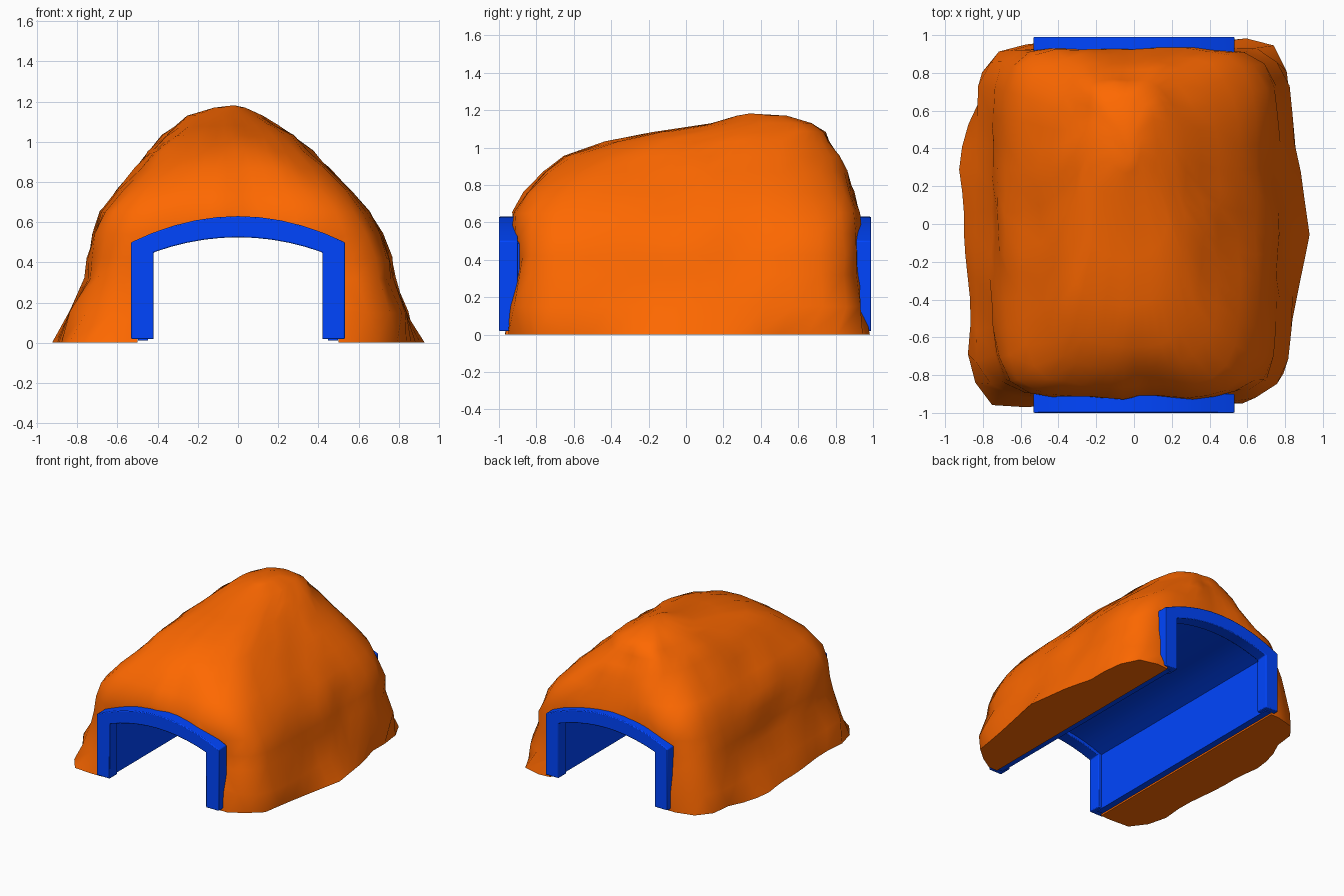
import bpy, bmesh, math
from mathutils import Vector, noise

if "Cube" in bpy.data.objects:
    bpy.data.objects.remove(bpy.data.objects["Cube"])


def material(name, col):
    m = bpy.data.materials.new(name)
    m.diffuse_color = (*col, 1)
    m.use_nodes = True
    m.node_tree.nodes["Principled BSDF"].inputs["Base Color"].default_value = m.diffuse_color
    return m


ROCK = material("orange_rock", (1.0, 0.14, 0.0))
BLUE = material("blue_lining", (0.0, 0.06, 1.0))


def finish(bm, name, mat):
    bmesh.ops.recalc_face_normals(bm, faces=bm.faces)
    me = bpy.data.meshes.new(name)
    bm.to_mesh(me)
    bm.free()
    ob = bpy.data.objects.new(name, me)
    bpy.context.collection.objects.link(ob)
    if mat:
        me.materials.append(mat)
    return ob


def smooth(ob, angle):
    bpy.ops.object.select_all(action='DESELECT')
    ob.select_set(True)
    bpy.context.view_layer.objects.active = ob
    bpy.ops.object.shade_smooth_by_angle(angle=math.radians(angle))


def arch(half, spring, top, bottom):
    """Open outline: left foot, curved roof, right foot."""
    pts = [(-half, bottom)]
    for i in range(11):
        x = -half + 2 * half * i / 10
        pts.append((x, spring + (top - spring) * (1 - (x / half) ** 2)))
    return pts + [(half, bottom)]


def prism(name, outline, y0, y1, mat=None, bevel=0):
    bm = bmesh.new()
    f = bm.faces.new([bm.verts.new((x, y0, z)) for x, z in outline])
    ext = bmesh.ops.extrude_face_region(bm, geom=[f])["geom"]
    bmesh.ops.translate(bm, vec=(0, y1 - y0, 0),
                        verts=[g for g in ext if isinstance(g, bmesh.types.BMVert)])
    ob = finish(bm, name, mat)
    if bevel:
        b = ob.modifiers.new("bevel", 'BEVEL')
        b.width, b.segments, b.limit_method = bevel, 2, 'ANGLE'
        b.angle_limit = math.radians(50)
    return ob


# Tunnel lining and its two portal frames
shell = arch(0.499, 0.487, 0.602, 0.012) + arch(0.447, 0.462, 0.55, 0.012)[::-1]
frame = arch(0.532, 0.50, 0.63, 0.018) + arch(0.42, 0.45, 0.525, 0.018)[::-1]
smooth(prism("tunnel_lining", shell, -0.95, 0.95, BLUE), 30)
smooth(prism("front_portal", frame, -1.0, -0.9, BLUE, 0.006), 30)
smooth(prism("back_portal", frame, 0.89, 0.99, BLUE, 0.006), 30)

# Rock: irregular footprint, then rounded outlines stacked by height
FOOT = [(.93, -.06), (.9, .15), (.88, .3), (.82, .52), (.83, .7), (.79, .9), (.68, 1.0),
        (.53, .97), (0, .95), (-.62, .95), (-.8, .88), (-.81, .67), (-.89, .5), (-.93, .32),
        (-.9, .1), (-.9, -.1), (-.86, -.47), (-.88, -.68), (-.87, -.8), (-.75, -.96),
        (-.62, -.97), (0, -.95), (.6, -.95), (.79, -.8), (.83, -.55), (.88, -.3)]
# height, left, right, front, back, squareness
LEVELS = [(.15, -.84, .84, -.94, .95, 7), (.32, -.76, .77, -.915, .935, 7),
          (.42, -.75, .755, -.91, .93, 7), (.54, -.72, .71, -.92, .935, 6.5),
          (.65, -.68, .65, -.915, .925, 6), (.76, -.6, .56, -.86, .89, 5),
          (.87, -.5, .45, -.76, .85, 4), (.95, -.44, .36, -.64, .81, 3.5),
          (1.03, -.37, .27, -.43, .765, 3), (1.08, -.31, .2, -.18, .74, 2.6),
          (1.13, -.25, .12, .14, .67, 2.3), (1.17, -.12, .04, .28, .54, 2)]
N = 52


def foot_point(a):
    d = Vector((math.cos(a), math.sin(a)))
    for p, q in zip(FOOT, FOOT[1:] + FOOT[:1]):
        p, e = Vector(p), Vector(q) - Vector(p)
        den = d.cross(e)
        if abs(den) > 1e-9:
            t, u = p.cross(e) / den, p.cross(d) / den
            if t > 0 and -1e-6 <= u <= 1 + 1e-6:
                return d * t


bm = bmesh.new()
angles = [2 * math.pi * (i + 0.5) / N for i in range(N)]
rings = [[bm.verts.new((*foot_point(a), 0)) for a in angles]]
for z, xl, xr, y0, y1, n in LEVELS:
    ring = []
    for a in angles:
        c, s = math.cos(a), math.sin(a)
        r = (abs(c) ** n + abs(s) ** n) ** (-1 / n)
        p = Vector(((xl + xr) / 2 + (xr - xl) / 2 * r * c,
                    (y0 + y1) / 2 + (y1 - y0) / 2 * r * s, z))
        k = noise.noise(p * 4.5) * 0.024 + noise.noise(p * 9) * 0.016
        p += Vector((c, s, 0.4 if z < 1.1 else 0)) * k
        ring.append(bm.verts.new(p))
    rings.append(ring)
for lo, hi in zip(rings, rings[1:]):
    for i in range(N):
        j = (i + 1) % N
        bm.faces.new((lo[i], lo[j], hi[j], hi[i]))
bm.faces.new(rings[0][::-1])
peak = bm.verts.new((-0.02, 0.34, 1.182))
for i in range(N):
    bm.faces.new((rings[-1][i], rings[-1][(i + 1) % N], peak))
rock = finish(bm, "rock_hill", ROCK)

# Tunnel bore through the rock
bore = prism("bore_cutter", arch(0.5, 0.488, 0.603, -0.2), -1.3, 1.3)
cut = rock.modifiers.new("bore", 'BOOLEAN')
cut.operation, cut.solver, cut.object = 'DIFFERENCE', 'EXACT', bore
bpy.context.view_layer.objects.active = rock
bpy.ops.object.modifier_apply(modifier="bore")
bpy.data.objects.remove(bore)
smooth(rock, 50)
